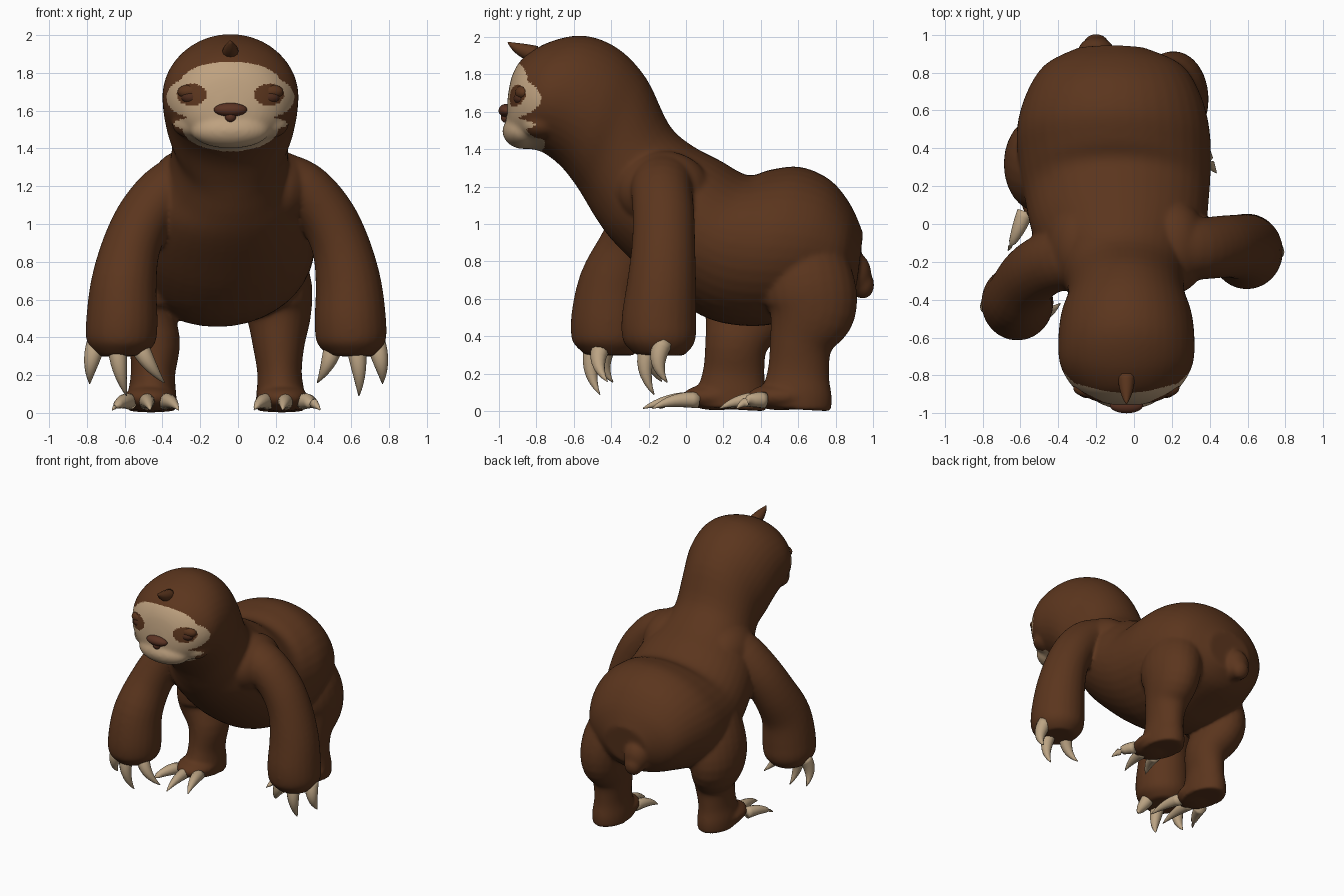
import bpy, bmesh, math
from mathutils import Vector, Matrix

if "Cube" in bpy.data.objects:
    bpy.data.objects.remove(bpy.data.objects["Cube"])


def material(name, rgb):
    m = bpy.data.materials.new(name)
    m.diffuse_color = (*rgb, 1)
    m.use_nodes = True
    m.node_tree.nodes["Principled BSDF"].inputs["Base Color"].default_value = m.diffuse_color
    return m


FUR = material("brown fur", (0.105, 0.036, 0.0125))
CREAM = material("cream face", (0.52, 0.36, 0.215))
CLAW = material("claw horn", (0.50, 0.37, 0.23))
DARK = material("dark brown", (0.075, 0.025, 0.012))
NOSE = material("nose brown", (0.105, 0.033, 0.017))
MID = -0.04   # middle of the head


def smooth_rows(rows, steps=4):
    """Catmull-Rom interpolation of rows of numbers."""
    out = []
    for i in range(len(rows) - 1):
        a, b, c, d = (rows[max(0, min(len(rows) - 1, i + k))] for k in (-1, 0, 1, 2))
        for s in range(steps):
            t = s / steps
            out.append([0.5 * (2 * q + (r - p) * t + (2 * p - 5 * q + 4 * r - w) * t * t
                               + (3 * q - p - 3 * r + w) * t ** 3)
                        for p, q, r, w in zip(a, b, c, d)])
    return out + [list(rows[-1])]


def loft(bm, sections, n=28):
    """Skin closed elliptical rings given as (centre, half axis u, half axis v)."""
    rings = []
    for c, u, v in sections:
        angles = [2 * math.pi * k / n for k in range(n)]
        rings.append([bm.verts.new(c + u * math.cos(a) + v * math.sin(a)) for a in angles])
    for r, s in zip(rings, rings[1:]):
        for k in range(n):
            bm.faces.new((r[k], r[(k + 1) % n], s[(k + 1) % n], s[k]))
    bm.faces.new(rings[0][::-1])
    bm.faces.new(rings[-1])


def tube(bm, rows, n=24):
    """Loft along a path of (x, y, z, width radius, depth radius)."""
    pts = [Vector(r[:3]) for r in rows]
    sections = []
    for i, r in enumerate(rows):
        t = (pts[min(i + 1, len(pts) - 1)] - pts[max(i - 1, 0)]).normalized()
        ref = Vector((0, 1, 0)) if abs(t.y) < 0.8 else Vector((0, 0, 1))
        u = ref.cross(t).normalized()
        sections.append((pts[i], u * r[3], t.cross(u) * r[4]))
    loft(bm, sections, n)


def ball(bm, centre, radii):
    bmesh.ops.create_uvsphere(bm, u_segments=28, v_segments=16, radius=1,
                              matrix=Matrix.Translation(centre) @ Matrix.Diagonal((*radii, 1)))


def finish(bm, name, mat):
    bmesh.ops.recalc_face_normals(bm, faces=bm.faces[:])
    me = bpy.data.meshes.new(name)
    bm.to_mesh(me)
    bm.free()
    me.materials.append(mat)
    me.shade_smooth()
    ob = bpy.data.objects.new(name, me)
    bpy.context.collection.objects.link(ob)
    return ob


def claw(name, base, tip, bend, r, mat=CLAW):
    """Tapered horn curving from base to tip."""
    a, b = Vector(base), Vector(tip)
    m = (a + b) / 2 + Vector(bend)
    rows = []
    for i in range(9):
        t = i / 8
        p = a * (1 - t) ** 2 + m * 2 * t * (1 - t) + b * t * t
        w = r * (1 - t ** 1.8) + 0.003
        rows.append((*p, w, w))
    bm = bmesh.new()
    tube(bm, rows, 12)
    return finish(bm, name, mat)


bm = bmesh.new()

# Head, neck, back and rump: x, top y, top z, bottom y, bottom z, half width
spine = [
    (MID, -0.95, 1.69, -0.96, 1.56, 0.06),
    (MID, -0.925, 1.80, -0.935, 1.47, 0.18),
    (MID, -0.86, 1.895, -0.87, 1.41, 0.28),
    (MID, -0.72, 1.975, -0.77, 1.385, 0.35),
    (MID, -0.54, 2.005, -0.67, 1.31, 0.36),
    (MID, -0.36, 1.935, -0.59, 1.21, 0.345),
    (MID, -0.21, 1.775, -0.54, 1.13, 0.31),
    (-0.05, -0.09, 1.53, -0.48, 1.03, 0.32),
    (-0.07, 0.03, 1.42, -0.40, 0.92, 0.39),
    (-0.08, 0.18, 1.34, -0.26, 0.78, 0.455),
    (-0.09, 0.33, 1.26, -0.08, 0.62, 0.485),
    (-0.10, 0.45, 1.29, 0.13, 0.49, 0.505),
    (-0.11, 0.61, 1.305, 0.38, 0.455, 0.51),
    (-0.11, 0.77, 1.235, 0.60, 0.50, 0.46),
    (-0.11, 0.88, 1.10, 0.80, 0.56, 0.36),
    (-0.12, 0.945, 0.95, 0.91, 0.66, 0.18),
]
sections = []
for x, yt, zt, yb, zb, w in smooth_rows(spine):
    top, bot = Vector((x, yt, zt)), Vector((x, yb, zb))
    sections.append(((top + bot) / 2, Vector((w, 0, 0)), (top - bot) / 2))
loft(bm, sections, 40)

# Muzzle, cheeks and tail
ball(bm, (MID, -0.865, 1.495), (0.21, 0.115, 0.095))
for side in (1, -1):
    ball(bm, (MID + side * 0.19, -0.77, 1.53), (0.12, 0.11, 0.08))
ball(bm, (-0.20, 0.90, 0.73), (0.10, 0.09, 0.12))
ball(bm, (-0.20, 0.945, 0.675), (0.07, 0.06, 0.075))

# Arms hang from broad shoulders, one swung further forward
arm = [(0.20, -0.12, 1.24, .15, .18), (0.35, -0.13, 1.185, .15, .165),
       (0.475, -0.12, 1.05, .15, .165), (0.555, -0.12, 0.88, .155, .17),
       (0.595, -0.13, 0.68, .175, .185), (0.605, -0.145, 0.48, .19, .20),
       (0.61, -0.14, 0.37, .18, .19), (0.61, -0.14, 0.30, .12, .13)]
for side, swing in ((1, 0), (-1, 0.27)):
    tube(bm, smooth_rows([(-0.01 + side * x, y - swing * min(1, (1.3 - z) / 0.65), z, a, b)
                          for x, y, z, a, b in arm]))
    ball(bm, (-0.04 + side * 0.25, -0.12, 1.18), (0.18, 0.25, 0.21))

# Legs and feet, one stepping forward with a slightly wider hip
leg = [(0.24, 0.60, 0.88, .20, .22), (0.32, 0.65, 0.68, .20, .25),
       (0.345, 0.665, 0.53, .175, .24), (0.345, 0.615, 0.37, .14, .17),
       (0.35, 0.60, 0.21, .118, .165), (0.355, 0.59, 0.09, .13, .19),
       (0.355, 0.585, 0.012, .13, .19)]
for side, step in ((1, 0), (-1, 0.345)):
    inward = 0 if side > 0 else 0.03
    tube(bm, smooth_rows([(-0.13 + side * x + (inward if z < 0.45 else -inward), y - step, z, a, b)
                          for x, y, z, a, b in leg]))
    ball(bm, (-0.13 + side * 0.365 + inward, 0.51 - step, 0.078), (0.14, 0.185, 0.072))

# Fuse the furry parts into one smooth skin
rough = finish(bm, "body_rough", FUR)
fuse = rough.modifiers.new("fuse", 'REMESH')
fuse.mode = 'VOXEL'
fuse.voxel_size = 0.0115
soft = rough.modifiers.new("soften", 'SMOOTH')
soft.factor, soft.iterations = 0.5, 14
bpy.context.view_layer.update()
skin = bpy.data.meshes.new_from_object(rough.evaluated_get(bpy.context.evaluated_depsgraph_get()))
bpy.data.objects.remove(rough)
skin.materials.clear()
for m in (FUR, CREAM):
    skin.materials.append(m)
skin.shade_smooth()
body = bpy.data.objects.new("body", skin)
bpy.context.collection.objects.link(body)


# Pale face mask: brow, bridge, muzzle and eye surrounds, with brown eye patches
def inside(u, z, cu, cz, ru, rz):
    return ((u - cu) / ru) ** 2 + ((z - cz) / rz) ** 2 < 1


MASK = [(0, 1.745, 0.265, 0.115), (0, 1.66, 0.175, 0.20), (0, 1.53, 0.30, 0.048),
        (0, 1.51, 0.255, 0.125), (0.215, 1.67, 0.123, 0.10)]
PATCH = (0.205, 1.685, 0.078, 0.058)
for p in skin.polygons:
    c = p.center
    u = abs(c.x - MID)
    if c.y < -0.735 and any(inside(u, c.z, *e) for e in MASK) and not inside(u, c.z, *PATCH):
        p.material_index = 1

# Eyes with heavy lids, nose and crown tuft
for side, label in ((1, "left"), (-1, "right")):
    bm = bmesh.new()
    ball(bm, (MID + side * 0.205, -0.868, 1.70), (0.075, 0.045, 0.042))
    finish(bm, "eyelid_" + label, FUR)
    bm = bmesh.new()
    ball(bm, (MID + side * 0.205, -0.877, 1.67), (0.056, 0.043, 0.036))
    finish(bm, "eye_" + label, DARK)
bm = bmesh.new()
ball(bm, (MID, -0.958, 1.605), (0.088, 0.042, 0.036))
ball(bm, (MID, -0.963, 1.57), (0.03, 0.025, 0.03))
finish(bm, "nose", NOSE)
claw("crown_tuft", (MID, -0.80, 1.905), (MID, -0.95, 1.97), (0, -0.02, -0.01), 0.042, FUR)

# Hand claws: offset of base, tip height, forward shift, tip offsets for each hand
hand = [(-0.09, 0.16, 0.02, -0.18, -0.23), (0.02, 0.09, -0.02, 0.04, -0.03),
        (0.13, 0.155, 0.05, 0.165, 0.165)]
for side, label, y in ((1, "left", -0.15), (-1, "right", -0.44)):
    for i, (bx, tz, dy, t_left, t_right) in enumerate(hand):
        x = -0.01 + side * 0.61
        tx = t_left if side > 0 else t_right
        claw(f"hand_claw_{label}_{i + 1}", (x + side * bx, y - 0.02 + dy, 0.37),
             (x + side * tx, y + dy, tz), (side * 0.02, -0.075, -0.01), 0.048)

# Foot claws lying on the ground, fanned forward
foot = [(-0.08, -0.15, 0.23), (0.02, 0.0, 0.18), (0.11, 0.20, 0.27)]
for side, label, step in ((1, "left", 0), (-1, "right", 0.41)):
    for i, (bx, tx, ty) in enumerate(foot):
        x = -0.13 + side * 0.365 + (0 if side > 0 else 0.03)
        claw(f"foot_claw_{label}_{i + 1}", (x + side * bx, 0.42 - step * 0.87, 0.06),
             (x + side * tx, ty - step, 0.016), (0, -0.02, 0.035), 0.04)
